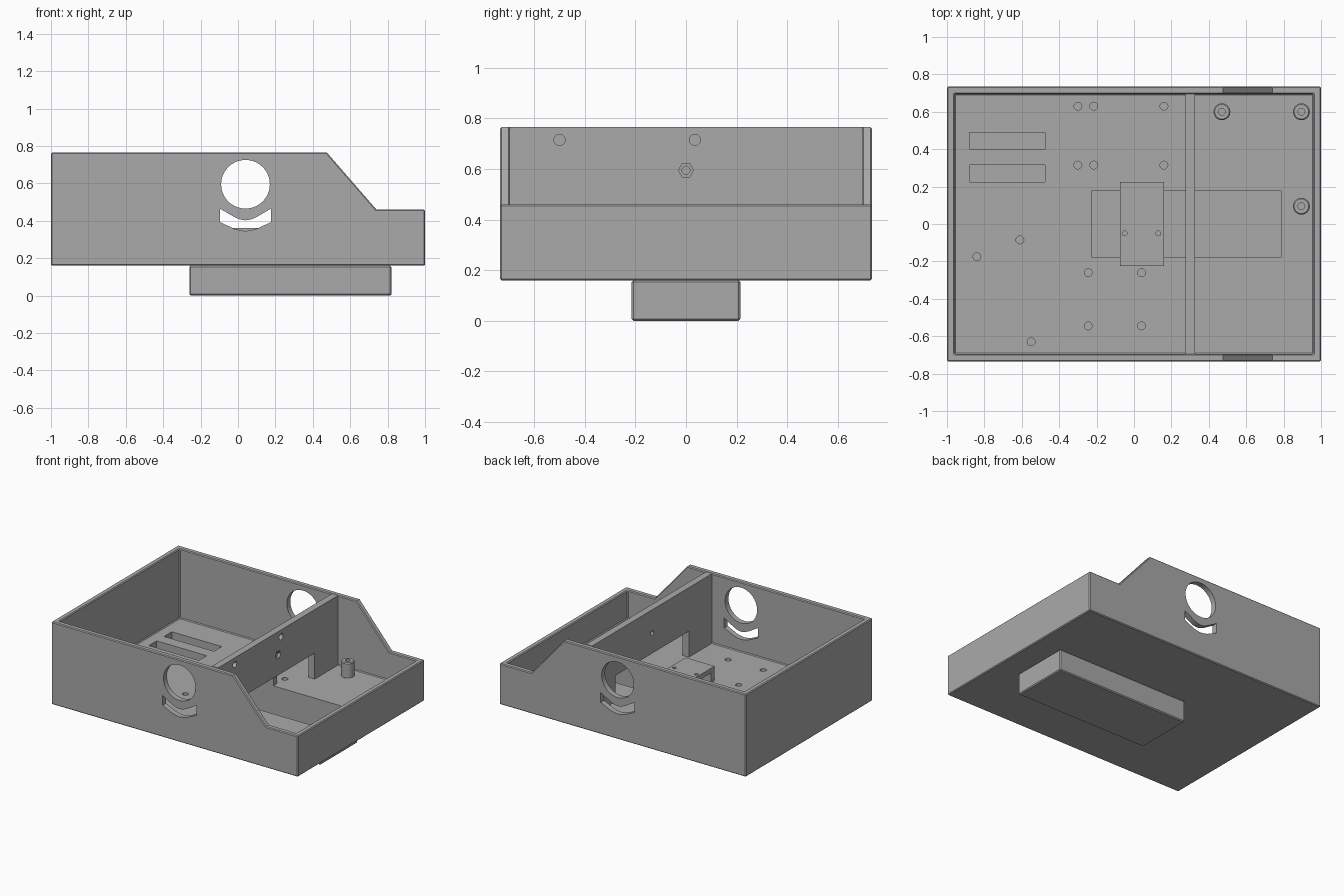
import bpy, bmesh, math

cube = bpy.data.objects.get("Cube")
if cube:
    bpy.data.objects.remove(cube, do_unlink=True)

grey = bpy.data.materials.new("plain grey")
grey.use_nodes = True
grey.diffuse_color = (0.4, 0.4, 0.4, 1)
grey.node_tree.nodes["Principled BSDF"].inputs["Base Color"].default_value = (0.4, 0.4, 0.4, 1)


def solid(name, shapes):
    """One mesh from several prisms, each (outline, axis, start, end)."""
    bm = bmesh.new()
    for outline, axis, start, end in shapes:
        rings = []
        for d in (start, end):
            ring = []
            for p, q in outline:
                co = {"x": (d, p, q), "y": (p, d, q), "z": (p, q, d)}[axis]
                ring.append(bm.verts.new(co))
            rings.append(ring)
            bm.faces.new(ring)
        n = len(outline)
        for i in range(n):
            j = (i + 1) % n
            bm.faces.new((rings[0][i], rings[0][j], rings[1][j], rings[1][i]))
    bmesh.ops.recalc_face_normals(bm, faces=bm.faces[:])
    mesh = bpy.data.meshes.new(name)
    bm.to_mesh(mesh)
    bm.free()
    mesh.materials.append(grey)
    obj = bpy.data.objects.new(name, mesh)
    bpy.context.collection.objects.link(obj)
    return obj


def rect(x0, x1, y0, y1):
    return [(x0, y0), (x1, y0), (x1, y1), (x0, y1)]


def circle(cx, cy, r, n=32):
    return [(cx + r * math.cos(2 * math.pi * i / n), cy + r * math.sin(2 * math.pi * i / n))
            for i in range(n)]


def apply(obj, mod):
    bpy.context.view_layer.objects.active = obj
    bpy.ops.object.modifier_apply(modifier=mod.name)


def cut(obj, shapes):
    cutter = solid("cutter", shapes)
    mod = obj.modifiers.new("cut", "BOOLEAN")
    mod.operation = "DIFFERENCE"
    mod.solver = "EXACT"
    mod.object = cutter
    apply(obj, mod)
    bpy.data.objects.remove(cutter, do_unlink=True)


def bevel(obj, width):
    mod = obj.modifiers.new("bevel", "BEVEL")
    mod.width = width
    mod.limit_method = "ANGLE"
    mod.angle_limit = math.radians(60)
    apply(obj, mod)


def smooth(obj):
    for o in bpy.context.selected_objects:
        o.select_set(False)
    obj.select_set(True)
    bpy.context.view_layer.objects.active = obj
    bpy.ops.object.shade_smooth_by_angle(angle=math.radians(30))


BASE, FLOOR, TOP, LOW = 0.16, 0.255, 0.765, 0.46
HALF_Y, INNER_Y = 0.735, 0.695

# Open tray with sloped side walls
side = [(-1, BASE), (1, BASE), (1, LOW), (0.74, LOW), (0.475, TOP), (-1, TOP)]
case = solid("case", [(side, "y", -HALF_Y, HALF_Y)])
cut(case, [(rect(-0.96, 0.96, -INNER_Y, INNER_Y), "z", FLOOR, 1)])
bevel(case, 0.006)

# Round windows and curved vents through both side walls
half = [(0.137, 0.465), (0.06, 0.42), (0.03, 0.407), (0, 0.402)]
low = [(0, 0.345), (0.03, 0.349), (0.06, 0.357), (0.137, 0.393)]
right_half = half + low
left_half = [(-x, z) for x, z in reversed(right_half) if x > 0]
vent = [(0.04 + x, z) for x, z in half + low[:1] + low[1:]]
vent = [(0.04 + x, z) for x, z in half[:3]] + [(0.04, 0.402)] \
    + [(0.04 - x, z) for x, z in reversed(half[:3])] \
    + [(0.04 - x, z) for x, z in reversed(low[1:])] \
    + [(0.04 + x, z) for x, z in low]
cut(case, [(circle(0.04, 0.595, 0.13, 64), "y", -1, 1), (vent, "y", -1, 1)])

# Opening to the lower box, floor slots and screw holes
cut(case, [(rect(-0.225, 0.785, -0.18, 0.18), "z", 0.1, 0.4)])
holes = [(x, y) for x in (-0.3, -0.215, 0.16) for y in (0.315, 0.63)]
holes += [(x, y) for x in (-0.245, 0.04) for y in (-0.26, -0.545)]
holes += [(-0.61, -0.085), (-0.84, -0.175), (-0.55, -0.63)]
pockets = [(circle(x, y, 0.021, 20), "z", 0.19, 0.4) for x, y in holes]
pockets += [(rect(-0.88, -0.475, y, y + 0.09), "z", 0.2, 0.4) for y in (0.4, 0.225)]
cut(case, pockets)
smooth(case)

# Lower box under the case
lower_box = solid("lower_box", [(rect(-0.26, 0.82, -0.215, 0.215), "z", 0, BASE)])
bevel(lower_box, 0.007)
cut(lower_box, [(rect(-0.225, 0.785, -0.18, 0.18), "z", 0.04, 0.4)])

# Divider wall with a doorway, screw holes and a nut pocket
Y, D = INNER_Y, 0.425
arch = [(-Y, FLOOR), (-D, FLOOR), (-D, 0.445), (D, 0.445), (D, FLOOR), (Y, FLOOR), (Y, TOP), (-Y, TOP)]
divider = solid("divider", [(arch, "x", 0.275, 0.325)])
cut(divider, [(circle(y, 0.715, 0.022, 20), "x", 0.295, 0.4) for y in (-0.5, 0.035)]
    + [(circle(0, 0.595, 0.03, 6), "x", 0.305, 0.4)])
cut(divider, [(circle(0, 0.595, 0.016, 20), "x", 0.2, 0.4)])
smooth(divider)

# Bridge over the lower box
a, b, t = 0.225, 0.18, 0.36
span = [(-a, FLOOR), (-b, FLOOR), (-b, t - 0.035), (b, t - 0.035), (b, FLOOR), (a, FLOOR), (a, t), (-a, t)]
bridge = solid("bridge", [(span, "x", -0.075, 0.16)])
cut(bridge, [(circle(x, -0.05, 0.013, 16), "z", 0.3, 0.5) for x in (-0.05, 0.13)])
smooth(bridge)

# Screw posts
for i, (x, y) in enumerate([(0.47, 0.6), (0.895, 0.6), (0.895, 0.095)]):
    post = solid(f"screw_post_{i + 1}", [(circle(x, y, 0.045), "z", FLOOR - 0.005, 0.365)])
    bevel(post, 0.006)
    cut(post, [(circle(x, y, 0.018, 20), "z", 0.28, 0.5)])
    smooth(post)
